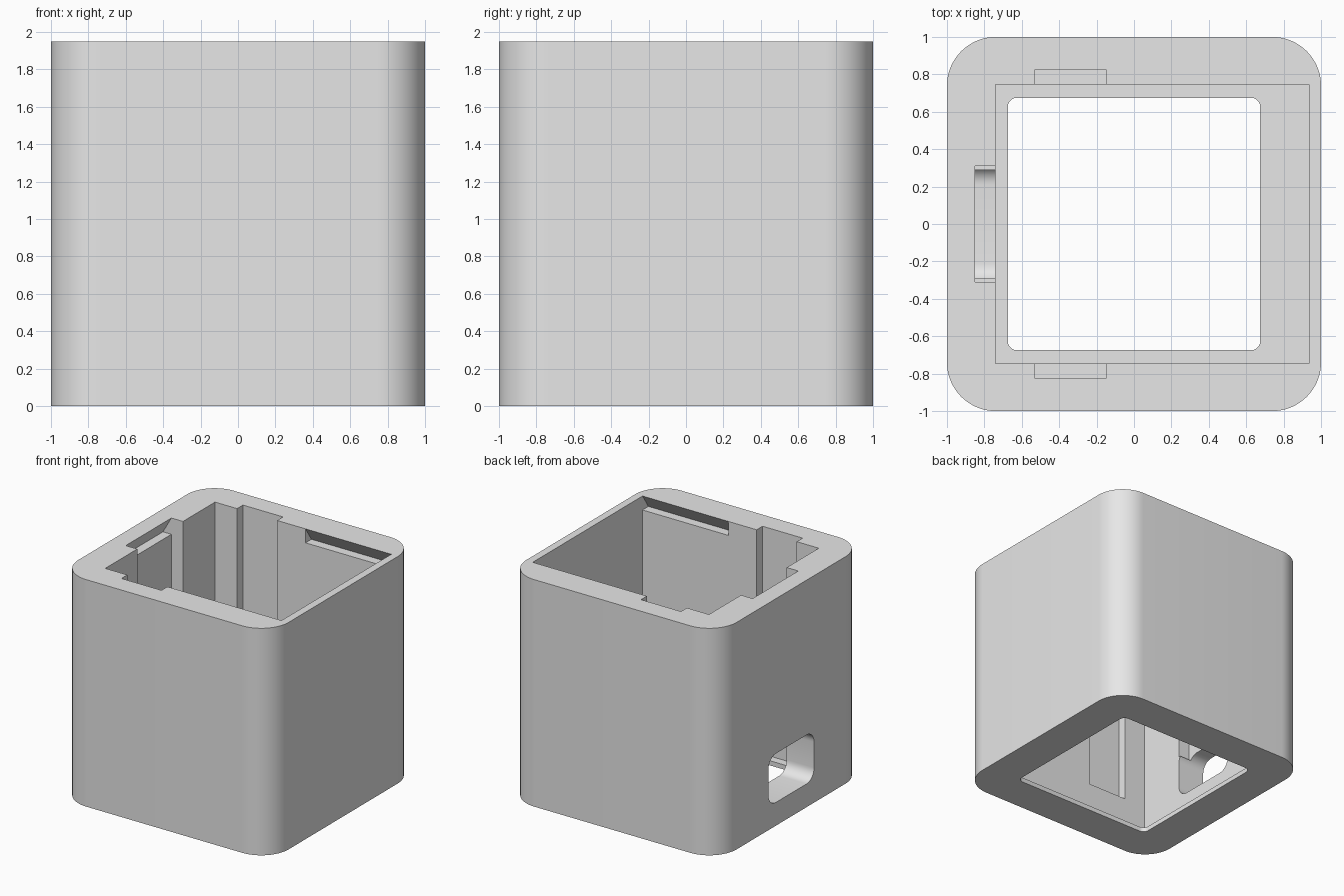
import bpy, bmesh, math
from mathutils import Vector

if "Cube" in bpy.data.objects:
    bpy.data.objects.remove(bpy.data.objects["Cube"])

HEIGHT = 1.95


def rounded_rect(x0, x1, y0, y1, r, seg):
    """Counter-clockwise outline of a rectangle with round corners."""
    pts = []
    corners = [(x1 - r, y1 - r), (x0 + r, y1 - r), (x0 + r, y0 + r), (x1 - r, y0 + r)]
    for i, (cx, cy) in enumerate(corners):
        for k in range(seg + 1):
            a = math.pi / 2 * (i + k / seg)
            pts.append((cx + r * math.cos(a), cy + r * math.sin(a)))
    return pts


def rect(x0, x1, y0, y1):
    return [(x0, y0), (x1, y0), (x1, y1), (x0, y1)]


def prism(name, outline, axis, start, end):
    """Extrude a 2D outline along x (outline y,z), y (x,z) or z (x,y)."""
    place = {'x': lambda u, v, w: (w, u, v),
             'y': lambda u, v, w: (u, w, v),
             'z': lambda u, v, w: (u, v, w)}[axis]
    bm = bmesh.new()
    face = bm.faces.new([bm.verts.new(place(u, v, start)) for u, v in outline])
    ext = bmesh.ops.extrude_face_region(bm, geom=[face])
    moved = [g for g in ext['geom'] if isinstance(g, bmesh.types.BMVert)]
    bmesh.ops.translate(bm, verts=moved, vec=Vector(place(0, 0, end - start)))
    bmesh.ops.recalc_face_normals(bm, faces=bm.faces)
    mesh = bpy.data.meshes.new(name)
    bm.to_mesh(mesh)
    bm.free()
    obj = bpy.data.objects.new(name, mesh)
    bpy.context.collection.objects.link(obj)
    return obj


# Outer body with rounded vertical corners
body = prism("housing", rounded_rect(-1, 1, -1, 1, 0.26, 16), 'z', 0, HEIGHT)

# Main cavity and the rounded opening through the thin floor
cutters = [
    prism("cavity", rect(-0.74, 0.935, -0.745, 0.745), 'z', 0.04, 2.2),
    prism("floor_opening", rounded_rect(-0.675, 0.675, -0.675, 0.675, 0.05, 6), 'z', -0.2, 0.3),
]

# Vertical grooves and sloped snap recesses on both side walls
for s in (-1, 1):
    cutters.append(prism("side_groove", rect(-0.53, -0.15, *sorted((s * 0.6, s * 0.825))),
                         'z', 0.3, 2.2))
    wedge = [(s * 0.6, 2.1), (s * 0.745, 2.1), (s * 0.745, HEIGHT),
             (s * 0.825, 1.83), (s * 0.6, 1.83)]
    cutters.append(prism("side_snap_recess", wedge, 'x', 0.12, 0.935))

# Wide groove in the left wall, its snap recess, and the port below it
cutters.append(prism("port_groove", rect(-0.85, -0.6, -0.31, 0.31), 'z', 0.58, 2.2))
wedge = [(-0.6, 2.1), (-0.85, 2.1), (-0.85, HEIGHT), (-0.93, 1.81), (-0.6, 1.81)]
cutters.append(prism("port_snap_recess", wedge, 'y', -0.31, 0.31))
cutters.append(prism("port", rounded_rect(-0.31, 0.31, 0.2, 0.62, 0.1, 8), 'x', -1.2, -0.6))

# Cut everything out of the body
bpy.context.view_layer.objects.active = body
body.select_set(True)
for cutter in cutters:
    cutter.hide_render = True
    mod = body.modifiers.new(cutter.name, 'BOOLEAN')
    mod.operation = 'DIFFERENCE'
    mod.solver = 'EXACT'
    mod.object = cutter
    bpy.ops.object.modifier_apply(modifier=mod.name)
for cutter in cutters:
    bpy.data.objects.remove(cutter, do_unlink=True)

# Single grey material, smooth corners with sharp edges kept
grey = bpy.data.materials.new("light_grey")
grey.diffuse_color = (0.8, 0.8, 0.8, 1)
grey.use_nodes = True
grey.node_tree.nodes["Principled BSDF"].inputs["Base Color"].default_value = grey.diffuse_color
body.data.materials.clear()
body.data.materials.append(grey)
bpy.ops.object.shade_smooth_by_angle(angle=math.radians(30))
